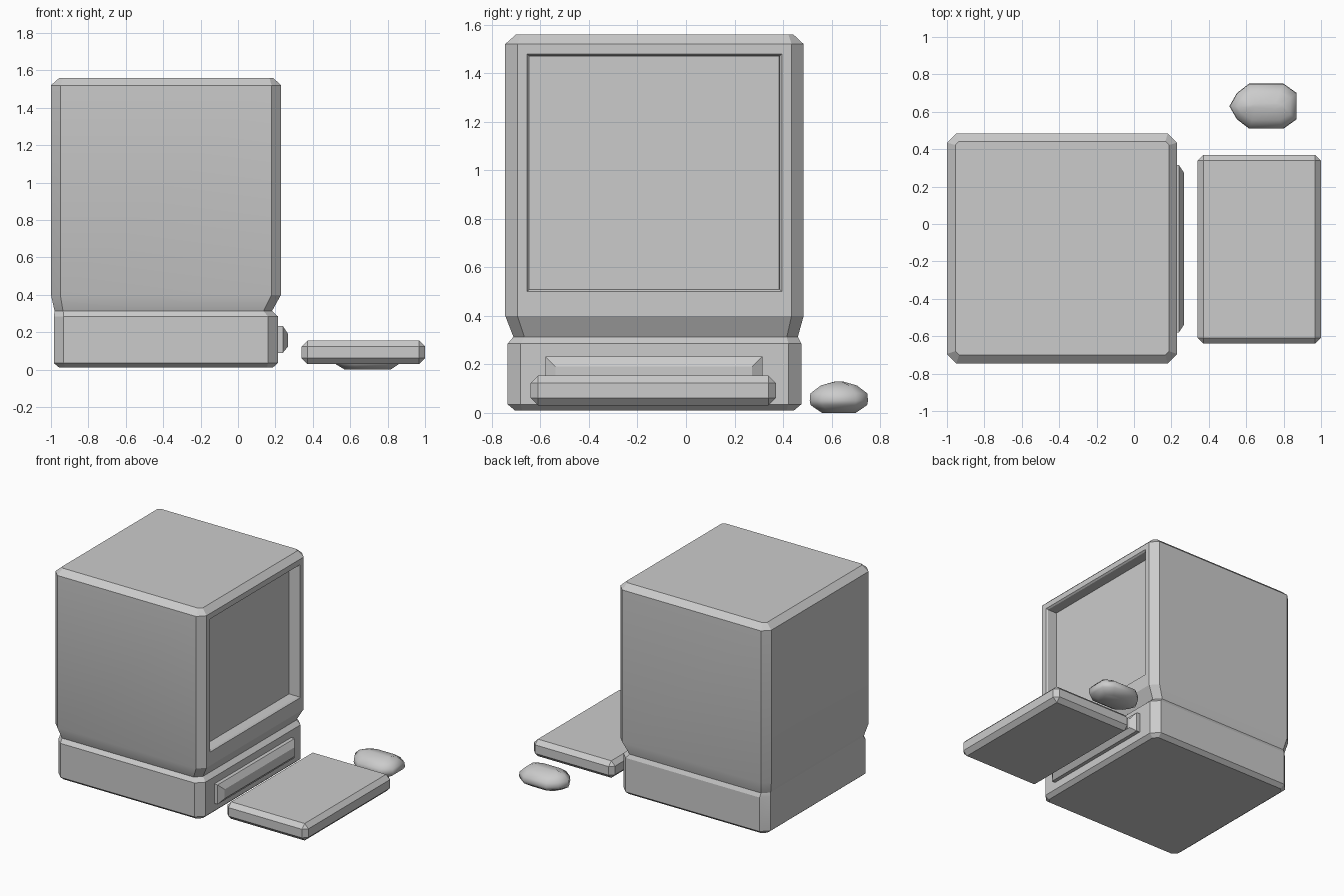
import bpy, bmesh
from math import radians

if "Cube" in bpy.data.objects:
    bpy.data.objects.remove(bpy.data.objects["Cube"])


def finish(bm, name, angle=None):
    bmesh.ops.recalc_face_normals(bm, faces=bm.faces)
    me = bpy.data.meshes.new(name)
    bm.to_mesh(me)
    bm.free()
    ob = bpy.data.objects.new(name, me)
    bpy.context.collection.objects.link(ob)
    if angle:
        bpy.ops.object.select_all(action='DESELECT')
        ob.select_set(True)
        bpy.context.view_layer.objects.active = ob
        bpy.ops.object.shade_smooth_by_angle(angle=radians(angle))
    return ob


def octagon(x0, x1, y0, y1, c):
    return [(x0 + c, y0), (x1 - c, y0), (x1, y0 + c), (x1, y1 - c),
            (x1 - c, y1), (x0 + c, y1), (x0, y1 - c), (x0, y0 + c)]


def loft(rings):
    """Closed solid through a stack of (outline, z) rings."""
    bm = bmesh.new()
    loops = [[bm.verts.new((x, y, z)) for x, y in pts] for pts, z in rings]
    n = len(loops[0])
    for a, b in zip(loops, loops[1:]):
        for i in range(n):
            j = (i + 1) % n
            bm.faces.new((a[i], a[j], b[j], b[i]))
    bm.faces.new(loops[0][::-1])
    bm.faces.new(loops[-1])
    bmesh.ops.recalc_face_normals(bm, faces=bm.faces)
    return bm


# Monitor case with tapered neck and chamfered top
case = loft([
    (octagon(-0.98, 0.18, -0.71, 0.46, 0.045), 0.31),
    (octagon(-1.0, 0.23, -0.745, 0.485, 0.05), 0.40),
    (octagon(-1.0, 0.23, -0.745, 0.485, 0.05), 1.52),
    (octagon(-0.955, 0.188, -0.70, 0.442, 0.02), 1.56)])

# Recessed screen on the +x side
case.faces.ensure_lookup_table()
screen = max((f for f in case.faces if f.normal.x > 0.99),
             key=lambda f: f.calc_area())
bmesh.ops.inset_region(case, faces=[screen], thickness=0.057)
for v in screen.verts:
    if v.co.z < 1:
        v.co.z = 0.50
bmesh.ops.inset_region(case, faces=[screen], thickness=0.012, depth=-0.012)
bmesh.ops.inset_region(case, faces=[screen], thickness=0.003, depth=-0.07)
finish(case, "monitor_case", 25)

# Base under the monitor
base = loft([
    (octagon(-0.955, 0.185, -0.705, 0.445, 0.03), 0.01),
    (octagon(-0.985, 0.213, -0.735, 0.475, 0.053), 0.035),
    (octagon(-0.985, 0.213, -0.735, 0.475, 0.053), 0.285),
    (octagon(-0.98, 0.18, -0.71, 0.46, 0.045), 0.315)])
finish(base, "base_unit", 25)


# Raised drive panel on the +x side of the base
panel = bmesh.new()
sections = [(0.19, 0.0), (0.24, 0.0), (0.268, 0.042)]
loops = [[panel.verts.new((x, y, z)) for y, z in
          ((-0.58 + d, 0.09 + d * 0.8), (0.315 - d, 0.09 + d * 0.8),
           (0.315 - d, 0.233 - d), (-0.58 + d, 0.233 - d))]
         for x, d in sections]
for a, b in zip(loops, loops[1:]):
    for i in range(4):
        j = (i + 1) % 4
        panel.faces.new((a[i], a[j], b[j], b[i]))
panel.faces.new(loops[0])
panel.faces.new(loops[-1])
finish(panel, "drive_panel")

# Keyboard slab
keyboard = bmesh.new()
bmesh.ops.create_cube(keyboard, size=1)
for v in keyboard.verts:
    v.co = (0.67 + v.co.x * 0.66, -0.135 + v.co.y * 1.01, 0.0925 + v.co.z * 0.125)
bmesh.ops.bevel(keyboard, geom=keyboard.edges[:], offset=0.031, segments=1,
                affect='EDGES', profile=0.5)
finish(keyboard, "keyboard")

# Mouse: pointed outline stacked into a rounded pebble
half = [(0.51, 0.0), (0.55, 0.07), (0.615, 0.12), (0.80, 0.12), (0.87, 0.07)]
outline = [(x, -y) for x, y in half] + [(x, y) for x, y in half[:0:-1]]


def shrink(sx, sy):
    return [(0.70 + (x - 0.70) * sx, 0.63 + y * sy) for x, y in outline]


mouse = loft([(shrink(0.68, 0.58), 0.0), (shrink(0.96, 0.97), 0.032),
              (shrink(1, 1), 0.05), (shrink(0.98, 0.98), 0.08),
              (shrink(0.80, 0.62), 0.113), (shrink(0.55, 0.12), 0.13)])
finish(mouse, "mouse", 60)
